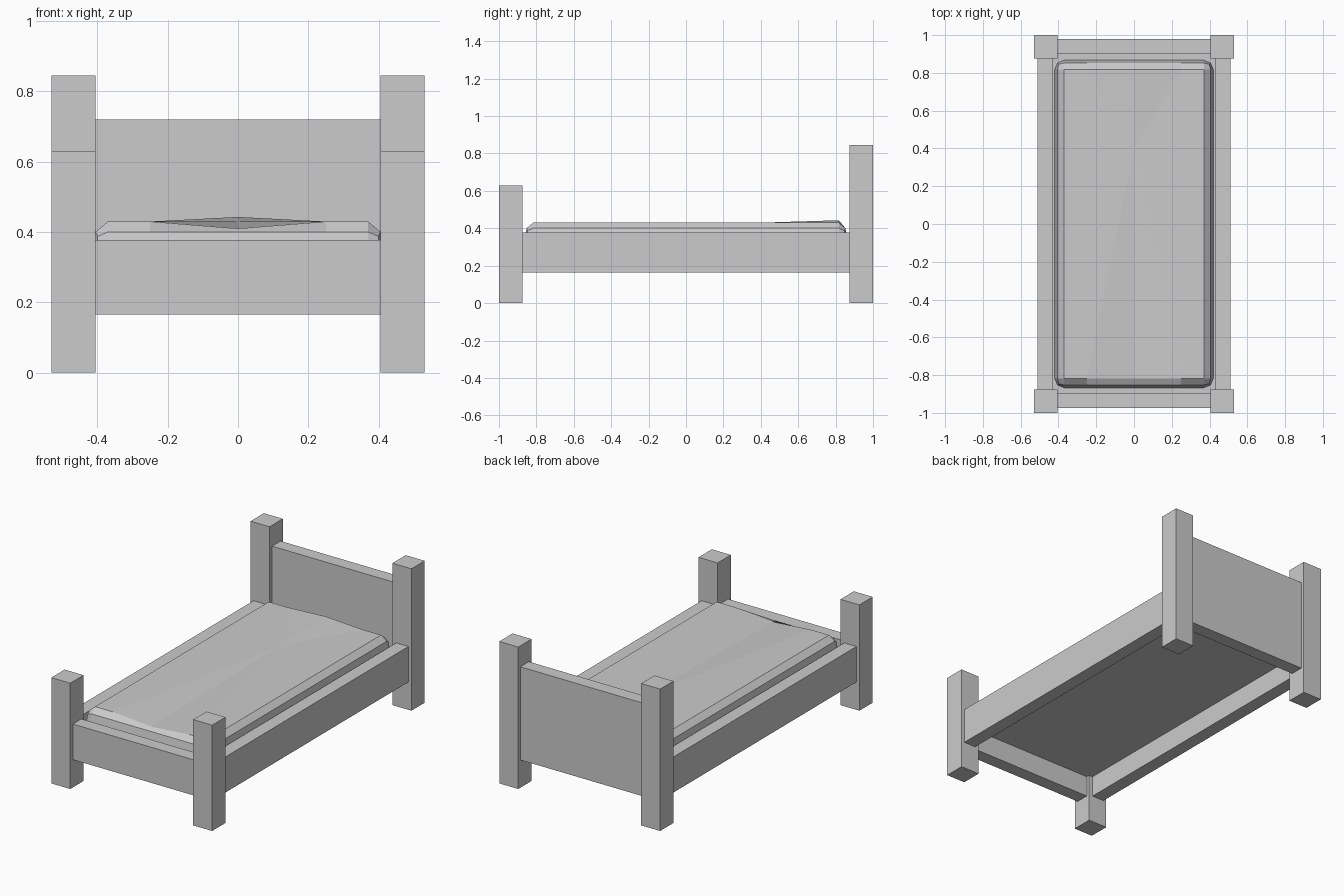
import bpy, bmesh

if "Cube" in bpy.data.objects:
    bpy.data.objects.remove(bpy.data.objects["Cube"], do_unlink=True)

grey = bpy.data.materials.new("plain grey")
grey.use_nodes = True
grey.diffuse_color = (0.6, 0.6, 0.6, 1)
grey.node_tree.nodes["Principled BSDF"].inputs["Base Color"].default_value = grey.diffuse_color


def add_object(name, bm):
    bmesh.ops.recalc_face_normals(bm, faces=bm.faces[:])
    mesh = bpy.data.meshes.new(name)
    bm.to_mesh(mesh)
    bm.free()
    mesh.materials.append(grey)
    obj = bpy.data.objects.new(name, mesh)
    bpy.context.collection.objects.link(obj)
    return obj


def box_mesh(x, y, z):
    """Box between the (low, high) pairs of each axis."""
    bm = bmesh.new()
    bmesh.ops.create_cube(bm, size=1)
    for v in bm.verts:
        v.co = [lo if c < 0 else hi for c, (lo, hi) in zip(v.co, (x, y, z))]
    return bm


def box(name, x, y, z):
    return add_object(name, box_mesh(x, y, z))


# Posts and side rails, one pair per side
for side, s in (("left", 1), ("right", -1)):
    post_x = sorted((s * 0.405, s * 0.53))
    box(f"head_post_{side}", post_x, (0.875, 1), (0, 0.845))
    box(f"foot_post_{side}", post_x, (-1, -0.875), (0, 0.63))
    box(f"side_rail_{side}", sorted((s * 0.43, s * 0.51)), (-0.875, 0.875), (0.165, 0.377))

# End boards and the base under the mattress
box("headboard", (-0.405, 0.405), (0.9, 0.98), (0.165, 0.72))
box("footboard", (-0.405, 0.405), (-0.975, -0.895), (0.165, 0.377))
box("bed_base", (-0.43, 0.43), (-0.895, 0.9), (0.29, 0.32))

# Mattress: box with rounded top and corners, stretched so the shoulders fall steeply
TOP = 0.43
bm = box_mesh((-0.42, 0.42), (-0.867, 0.867), (0.365, TOP))
rounded = [e for e in bm.edges if max(v.co.z for v in e.verts) > 0.4]
bmesh.ops.bevel(bm, geom=rounded, offset=0.05, segments=2, profile=0.5, affect='EDGES')
for v in bm.verts:
    v.co.z = TOP - (TOP - v.co.z) * 2

# Cut across the mattress so its middle can sag at the foot and swell at the head
for axis, places in ((0, (-0.25, 0, 0.25)), (1, (0.4,))):
    for p in places:
        point, normal = [0, 0, 0], [0, 0, 0]
        point[axis], normal[axis] = p, 1
        bmesh.ops.bisect_plane(bm, geom=bm.verts[:] + bm.edges[:] + bm.faces[:],
                               plane_co=point, plane_no=normal)
for v in bm.verts:
    if abs(v.co.x) < 0.01 and v.co.z > TOP - 0.005:
        if v.co.y < -0.5:
            v.co.z -= 0.02
        elif v.co.y > 0.5:
            v.co.z += 0.013
bmesh.ops.triangulate(bm, faces=[f for f in bm.faces if f.normal.z > 0.9])
add_object("mattress", bm)
